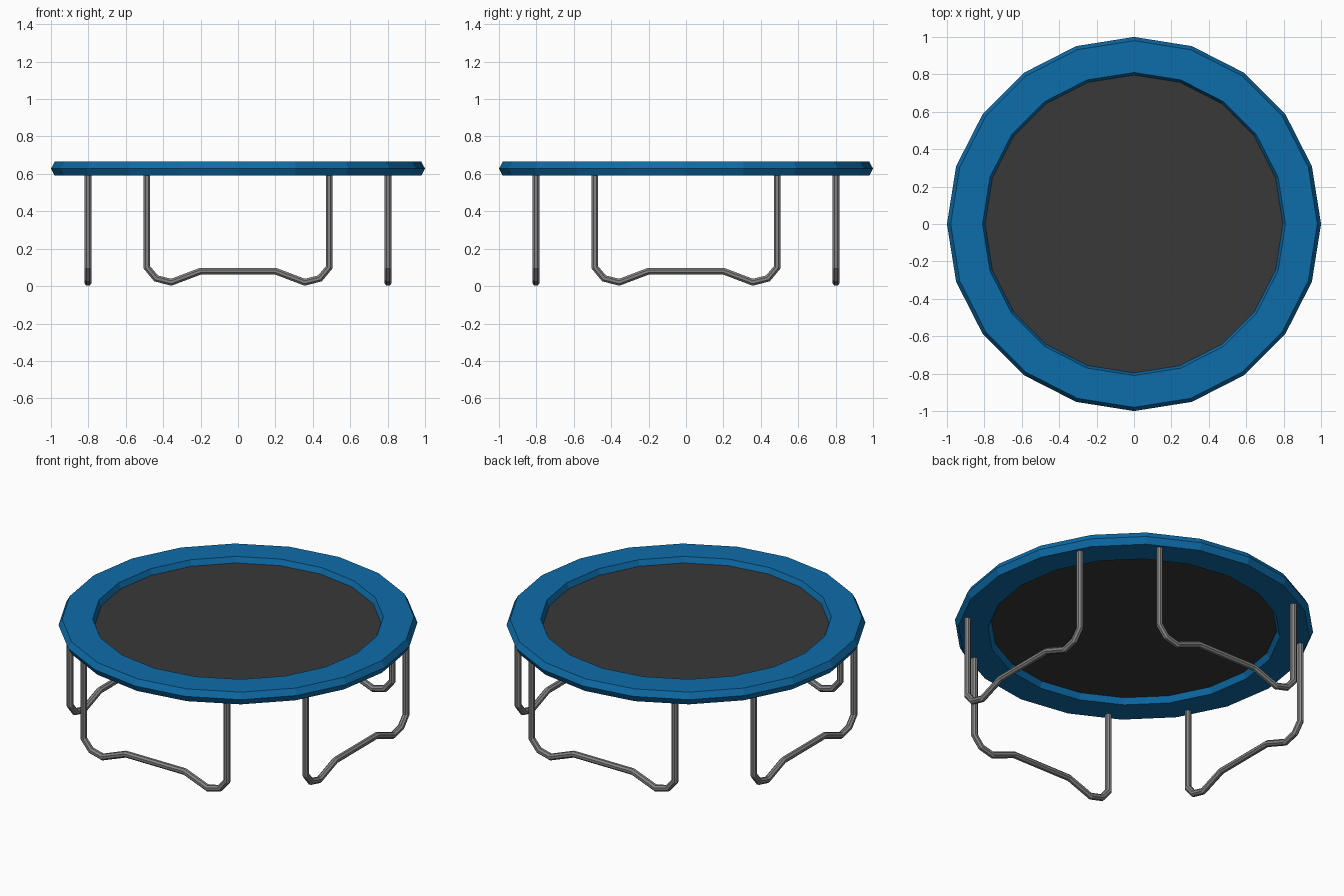
import bpy, bmesh, math
from mathutils import Vector, Matrix

if "Cube" in bpy.data.objects:
    bpy.data.objects.remove(bpy.data.objects["Cube"])


def material(name, rgb):
    m = bpy.data.materials.new(name)
    m.diffuse_color = (*rgb, 1)
    m.use_nodes = True
    m.node_tree.nodes["Principled BSDF"].inputs["Base Color"].default_value = m.diffuse_color
    return m


BLUE = material("pad blue", (0.004, 0.15, 0.40))
BLACK = material("mat black", (0.04, 0.04, 0.04))
GREY = material("steel grey", (0.235, 0.235, 0.235))


def finish(name, bm, mat):
    bmesh.ops.recalc_face_normals(bm, faces=bm.faces)
    me = bpy.data.meshes.new(name)
    bm.to_mesh(me)
    bm.free()
    me.materials.append(mat)
    ob = bpy.data.objects.new(name, me)
    bpy.context.collection.objects.link(ob)
    return ob


def skin(bm, rings, closed):
    """Bridge successive vertex rings with quads."""
    n, k = len(rings), len(rings[0])
    for i in range(n if closed else n - 1):
        a, b = rings[i], rings[(i + 1) % n]
        for j in range(k):
            bm.faces.new((a[j], a[(j + 1) % k], b[(j + 1) % k], b[j]))


# Padded rim: hexagonal profile turned in 20 steps
SIDES = 20
profile = [(0.98, 0.665), (1.0, 0.628), (0.98, 0.59),
           (0.815, 0.59), (0.795, 0.628), (0.81, 0.665)]
bm = bmesh.new()
rings = []
for i in range(SIDES):
    a = math.tau * i / SIDES
    rings.append([bm.verts.new((r * math.cos(a), r * math.sin(a), z)) for r, z in profile])
skin(bm, rings, True)
finish("padded_rim", bm, BLUE)

# Jumping mat: thin disc set in the rim
bm = bmesh.new()
bmesh.ops.create_cone(bm, cap_ends=True, segments=SIDES, radius1=0.8, radius2=0.8, depth=0.006,
                      matrix=Matrix.Translation((0, 0, 0.628)) @ Matrix.Rotation(math.pi / 2, 4, 'Z'))
finish("jumping_mat", bm, BLACK)

# Leg frames: octagonal tube swept along a bent path with mitred corners
half = [(-0.487, 0.60), (-0.487, 0.10), (-0.438, 0.041), (-0.357, 0.0205), (-0.2, 0.08)]
path = [Vector(p) for p in half + [(-x, z) for x, z in reversed(half)]]
R = 0.0183


def leg_frame(name, angle):
    bm = bmesh.new()
    rings = []
    for i, p in enumerate(path):
        d0 = (p - path[i - 1]).normalized() if i else (path[1] - p).normalized()
        d1 = (path[i + 1] - p).normalized() if i < len(path) - 1 else d0
        t = (d0 + d1).normalized()
        side = Vector((-t.y, t.x)) / t.dot(d0)
        ring = []
        for j in range(8):
            a = math.tau * (j + 0.5) / 8
            q = p + side * R * 1.04 * math.cos(a)
            ring.append(bm.verts.new((q.x, -0.802 + R * 1.04 * math.sin(a), q.y)))
        rings.append(ring)
    skin(bm, rings, False)
    bm.faces.new(rings[0])
    bm.faces.new(rings[-1])
    bm.transform(Matrix.Rotation(angle, 4, 'Z'))
    finish(name, bm, GREY)


for i, side in enumerate(("front", "right", "back", "left")):
    leg_frame(side + "_leg_frame", i * math.pi / 2)
